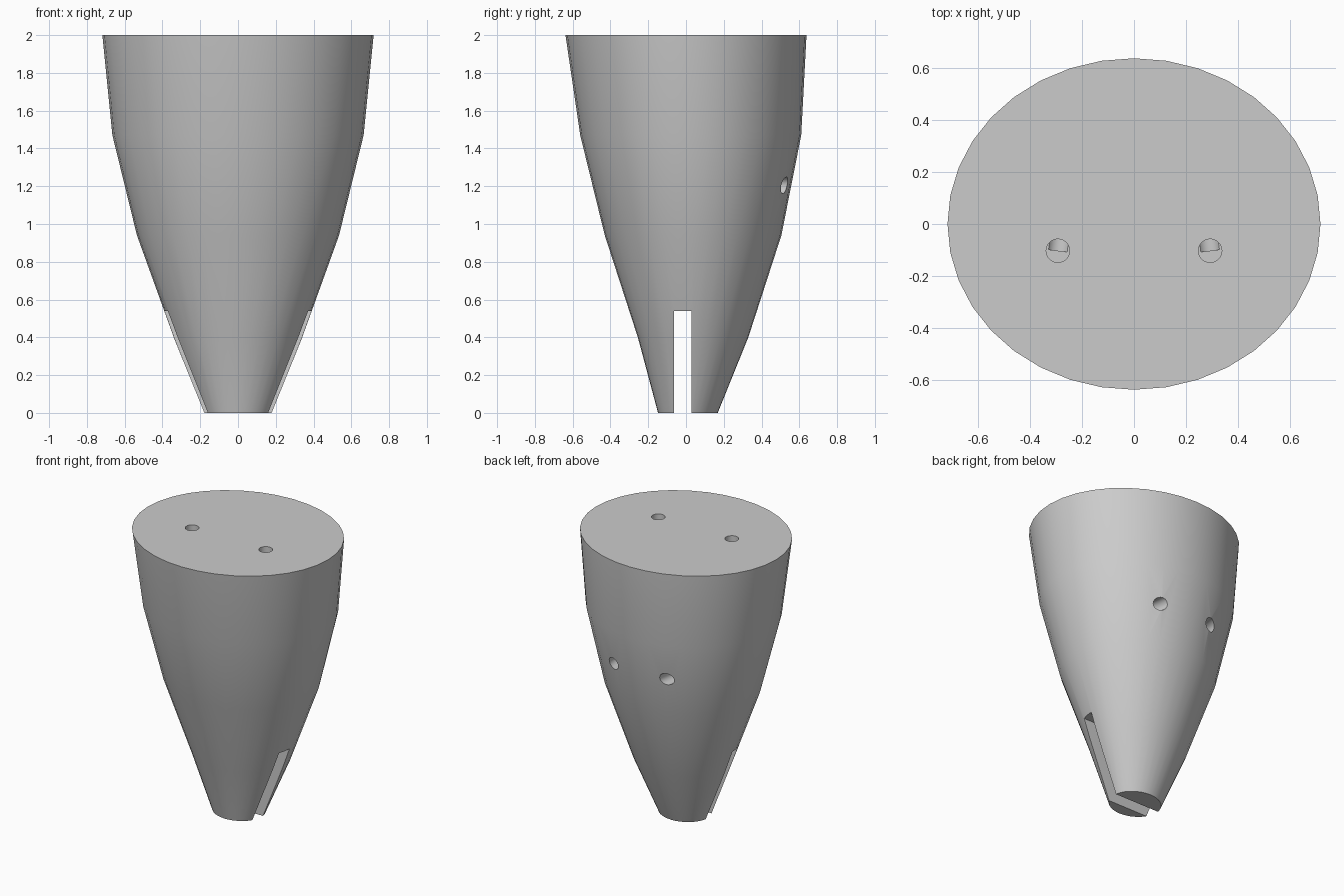
import bpy, bmesh, math
from mathutils import Vector

cube = bpy.data.objects.get("Cube")
if cube:
    bpy.data.objects.remove(cube, do_unlink=True)

grey = bpy.data.materials.new("light_grey")
grey.use_nodes = True
grey.diffuse_color = (0.6, 0.6, 0.6, 1)
grey.node_tree.nodes["Principled BSDF"].inputs["Base Color"].default_value = (0.6, 0.6, 0.6, 1)


def make_object(name, bm):
    bmesh.ops.recalc_face_normals(bm, faces=bm.faces)
    mesh = bpy.data.meshes.new(name)
    bm.to_mesh(mesh)
    bm.free()
    mesh.materials.append(grey)
    obj = bpy.data.objects.new(name, mesh)
    bpy.context.collection.objects.link(obj)
    return obj


def rod(name, start, end, radius):
    """Round cutter running between two points."""
    start, end = Vector(start), Vector(end)
    axis = end - start
    bm = bmesh.new()
    bmesh.ops.create_cone(bm, cap_ends=True, segments=32, radius1=radius,
                          radius2=radius, depth=axis.length)
    obj = make_object(name, bm)
    obj.rotation_mode = 'QUATERNION'
    obj.rotation_quaternion = axis.to_track_quat('Z', 'Y')
    obj.location = (start + end) / 2
    return obj


# Tapered oval body: height, half width, front y, back y of each ring
RINGS = [(0, 0.18, -0.148, 0.168), (0.40, 0.34, -0.255, 0.33),
         (0.94, 0.535, -0.43, 0.505), (1.47, 0.665, -0.56, 0.61),
         (2, 0.718, -0.638, 0.638)]
SIDES = 36
bm = bmesh.new()
loops = []
for z, half_width, front, back in RINGS:
    mid, half_depth = (front + back) / 2, (back - front) / 2
    angles = [math.tau * i / SIDES for i in range(SIDES)]
    loops.append([bm.verts.new((half_width * math.cos(a),
                                mid + half_depth * math.sin(a), z)) for a in angles])
for low, high in zip(loops, loops[1:]):
    for i in range(SIDES):
        j = (i + 1) % SIDES
        bm.faces.new((low[i], low[j], high[j], high[i]))
bm.faces.new(loops[0])
bm.faces.new(loops[-1])
body = make_object("tapered_body", bm)

# Slot through the narrow end
bm = bmesh.new()
bmesh.ops.create_cube(bm, size=1)
slot = make_object("slot_cutter", bm)
slot.scale = (2, 0.093, 0.74)
slot.location = (0, -0.017, 0.17)
cutters = [slot]

# Paired channels from the top, turning out through the back
for side, label in ((1, "left"), (-1, "right")):
    cutters.append(rod(label + "_top_hole_cutter", (side * 0.293, -0.103, 2.1),
                       (side * 0.293, -0.103, 1.18), 0.045))
    cutters.append(rod(label + "_back_hole_cutter", (side * 0.293, -0.103, 1.205),
                       (side * 0.195, 0.65, 1.205), 0.044))

bpy.context.view_layer.objects.active = body
for cutter in cutters:
    cut = body.modifiers.new(cutter.name, 'BOOLEAN')
    cut.operation = 'DIFFERENCE'
    cut.solver = 'EXACT'
    cut.object = cutter
    bpy.ops.object.modifier_apply(modifier=cut.name)
for cutter in cutters:
    bpy.data.objects.remove(cutter, do_unlink=True)

# Smooth walls with crisp rims
bpy.ops.object.select_all(action='DESELECT')
body.select_set(True)
bpy.ops.object.shade_smooth_by_angle(angle=math.radians(30))
